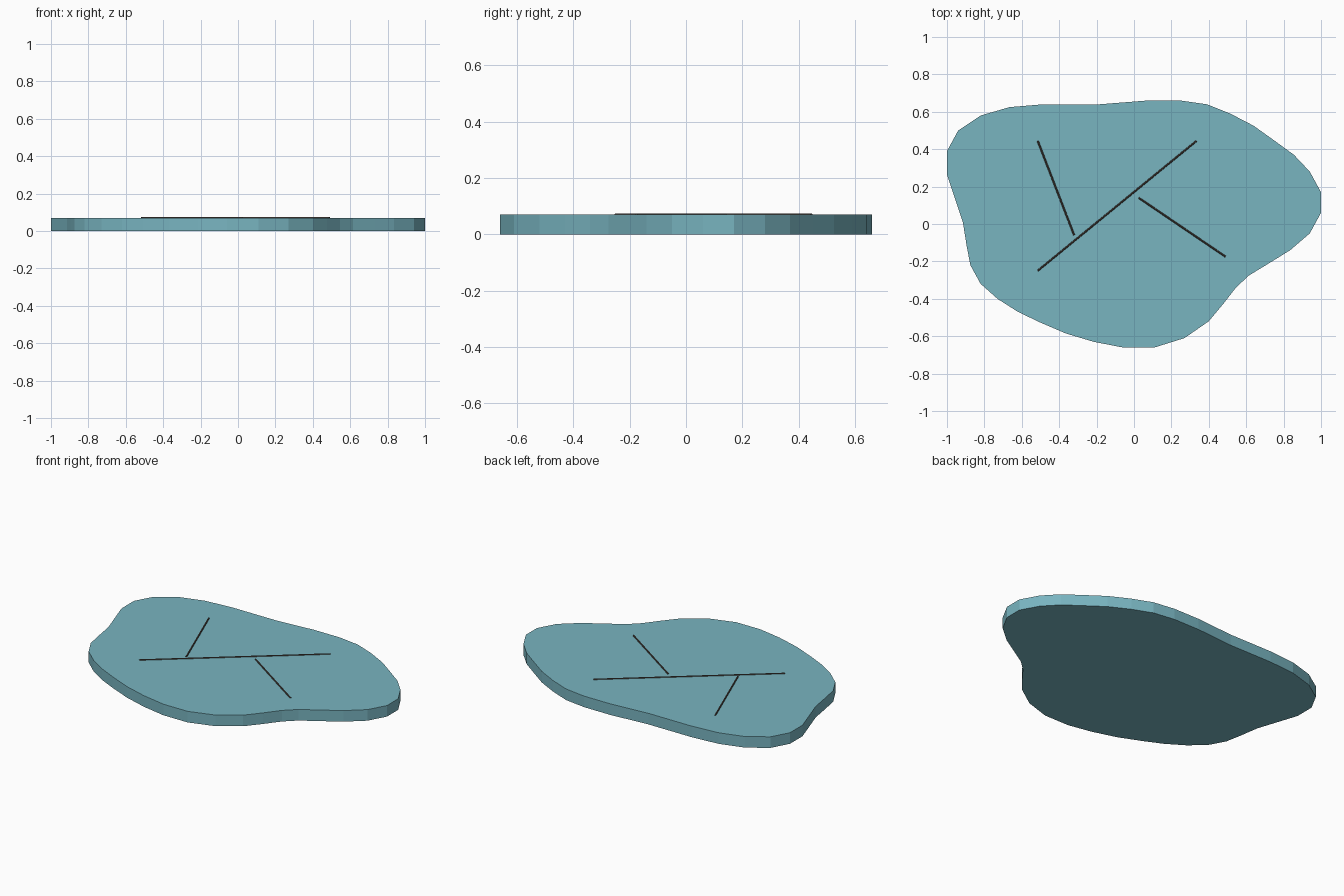
import bpy
import bmesh
from mathutils import Vector

if "Cube" in bpy.data.objects:
    bpy.data.objects.remove(bpy.data.objects["Cube"])

TOP = 0.07


def make_material(name, color):
    mat = bpy.data.materials.new(name)
    mat.diffuse_color = (*color, 1)
    mat.use_nodes = True
    mat.node_tree.nodes["Principled BSDF"].inputs["Base Color"].default_value = mat.diffuse_color
    return mat


def finish(bm, name, mat):
    bmesh.ops.recalc_face_normals(bm, faces=bm.faces[:])
    mesh = bpy.data.meshes.new(name)
    bm.to_mesh(mesh)
    bm.free()
    mesh.materials.append(mat)
    obj = bpy.data.objects.new(name, mesh)
    bpy.context.collection.objects.link(obj)
    return obj


teal = make_material("teal", (0.19, 0.46, 0.53))
brown = make_material("dark_brown", (0.075, 0.06, 0.05))

# Flat irregular slab: clockwise outline, extruded upward
outline = [
    (1.0, 0.17), (1.0, 0.06), (0.94, -0.05), (0.835, -0.14), (0.73, -0.205),
    (0.615, -0.275), (0.545, -0.34), (0.475, -0.43), (0.40, -0.52),
    (0.27, -0.61), (0.11, -0.66), (-0.06, -0.66), (-0.215, -0.63),
    (-0.365, -0.585), (-0.505, -0.525), (-0.62, -0.47), (-0.73, -0.40),
    (-0.82, -0.32), (-0.875, -0.22), (-0.895, -0.115), (-0.915, 0.01),
    (-0.935, 0.07), (-0.965, 0.16), (-1.0, 0.265), (-1.0, 0.39),
    (-0.94, 0.50), (-0.82, 0.58), (-0.665, 0.625), (-0.485, 0.64),
    (-0.185, 0.64), (0.07, 0.66), (0.25, 0.66), (0.39, 0.64),
    (0.515, 0.59), (0.64, 0.525), (0.745, 0.45), (0.855, 0.37), (0.94, 0.28),
]
bm = bmesh.new()
face = bm.faces.new([bm.verts.new((x, y, 0)) for x, y in outline])
geom = bmesh.ops.extrude_face_region(bm, geom=[face], use_keep_orig=True)["geom"]
bmesh.ops.translate(bm, vec=(0, 0, TOP),
                    verts=[v for v in geom if isinstance(v, bmesh.types.BMVert)])
finish(bm, "stone_slab", teal)


# Thin round crack lines lying on the top face
def crack(name, start, end, radius=0.005):
    a, b = Vector((*start, TOP)), Vector((*end, TOP))
    bm = bmesh.new()
    bmesh.ops.create_cone(bm, cap_ends=True, segments=8, radius1=radius,
                          radius2=radius, depth=(b - a).length)
    obj = finish(bm, name, brown)
    obj.location = (a + b) / 2
    obj.rotation_euler = (b - a).to_track_quat('Z', 'Y').to_euler()


crack("long_crack", (-0.515, -0.25), (0.335, 0.445))
crack("left_crack", (-0.515, 0.445), (-0.32, -0.06))
crack("right_crack", (0.025, 0.14), (0.49, -0.175))
